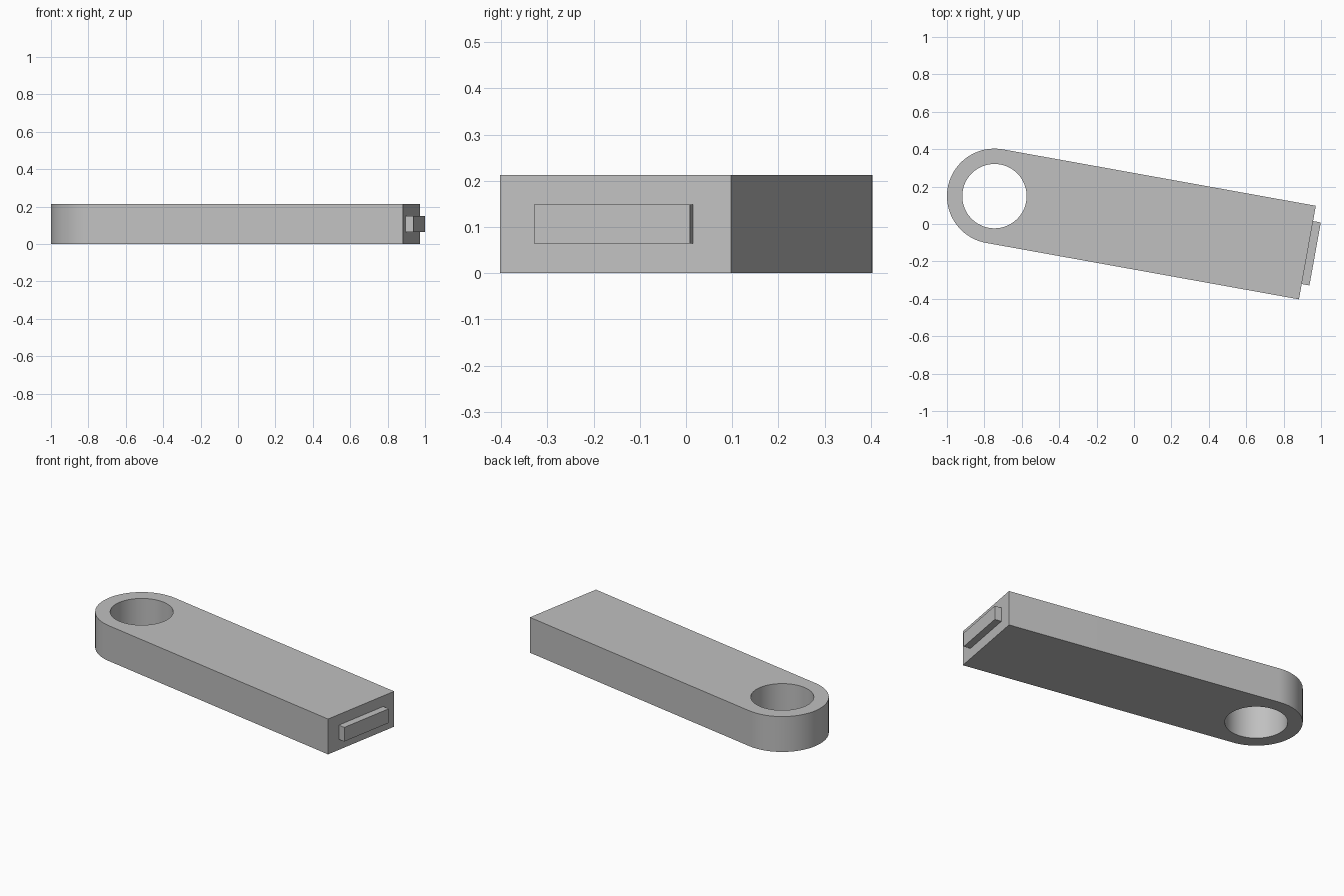
import bpy, bmesh
from math import cos, sin, pi, radians
from mathutils import Matrix

if "Cube" in bpy.data.objects:
    bpy.data.objects.remove(bpy.data.objects["Cube"])

RADIUS, HOLE, LENGTH, HEIGHT = 0.254, 0.172, 1.7, 0.213
# Parts are built along +x from the hole centre, then turned into place
PLACE = Matrix.Translation((-0.746, 0.149, 0)) @ Matrix.Rotation(radians(-10.22), 4, "Z")

grey = bpy.data.materials.new("light_grey")
grey.use_nodes = True
colour = (0.53, 0.53, 0.53, 1)
grey.diffuse_color = colour
grey.node_tree.nodes["Principled BSDF"].inputs["Base Color"].default_value = colour


def prism(name, outline, z0, z1):
    """Extrude a flat outline between two heights."""
    bm = bmesh.new()
    base = bm.faces.new([bm.verts.new((x, y, z0)) for x, y in outline])
    top = bmesh.ops.extrude_face_region(bm, geom=[base])["geom"]
    verts = [v for v in top if isinstance(v, bmesh.types.BMVert)]
    bmesh.ops.translate(bm, verts=verts, vec=(0, 0, z1 - z0))
    bmesh.ops.recalc_face_normals(bm, faces=bm.faces)
    mesh = bpy.data.meshes.new(name)
    bm.to_mesh(mesh)
    bm.free()
    mesh.materials.append(grey)
    obj = bpy.data.objects.new(name, mesh)
    obj.matrix_world = PLACE
    bpy.context.collection.objects.link(obj)
    return obj


def arc(radius, start, end, steps):
    angles = [start + (end - start) * i / steps for i in range(steps + 1)]
    return [(radius * cos(a), radius * sin(a)) for a in angles]


# Bar with one rounded end
body = prism("body", arc(RADIUS, pi / 2, 3 * pi / 2, 48)
             + [(LENGTH, -RADIUS), (LENGTH, RADIUS)], 0, HEIGHT)

# Round through hole
cutter = prism("hole_cutter", arc(HOLE, 0, 2 * pi, 96)[:-1], -0.1, HEIGHT + 0.1)
cut = body.modifiers.new("hole", "BOOLEAN")
cut.operation = "DIFFERENCE"
cut.solver = "EXACT"
cut.object = cutter
bpy.context.view_layer.objects.active = body
body.select_set(True)
bpy.ops.object.modifier_apply(modifier=cut.name)
bpy.data.objects.remove(cutter)
bpy.ops.object.shade_smooth_by_angle(angle=radians(30))

# Small rectangular tab on the square end
TAB, TIP = 0.171, LENGTH + 0.042
prism("end_tab", [(LENGTH, -TAB), (TIP, -TAB), (TIP, TAB), (LENGTH, TAB)], 0.064, 0.149)
